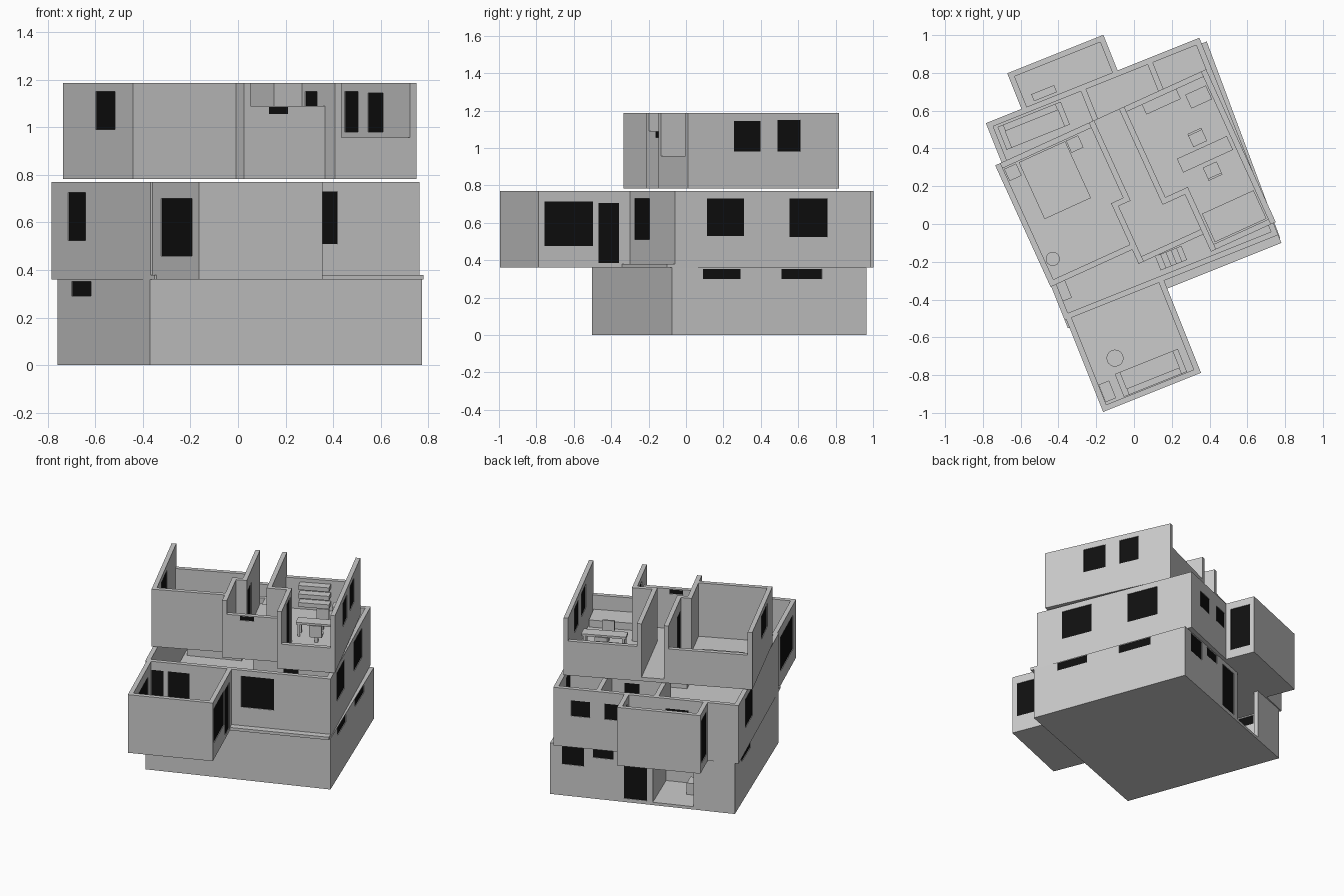
import bpy, bmesh, math
from mathutils import Matrix

if "Cube" in bpy.data.objects:
    bpy.data.objects.remove(bpy.data.objects["Cube"])

T = 0.03  # wall thickness
black = bpy.data.materials.new("dark_pane")
black.diffuse_color = (0.005, 0.005, 0.005, 1)
black.use_nodes = True
black.node_tree.nodes["Principled BSDF"].inputs["Base Color"].default_value = black.diffuse_color
GROUND, MIDDLE, UPPER = (Matrix.Rotation(math.radians(a), 4, 'Z') for a in (20.5, 21.8, 24.5))


def finish(name, bm, rot, mat=None):
    bm.transform(rot)
    bmesh.ops.recalc_face_normals(bm, faces=bm.faces)
    me = bpy.data.meshes.new(name)
    bm.to_mesh(me)
    bm.free()
    ob = bpy.data.objects.new(name, me)
    bpy.context.collection.objects.link(ob)
    if mat:
        me.materials.append(mat)
    return ob


def box(name, rot, u0, u1, v0, v1, z0, z1, mat=None):
    bm = bmesh.new()
    m = Matrix.Translation(((u0 + u1) / 2, (v0 + v1) / 2, (z0 + z1) / 2)) @ Matrix.Diagonal((u1 - u0, v1 - v0, z1 - z0, 1))
    bmesh.ops.create_cube(bm, size=1, matrix=m)
    return finish(name, bm, rot, mat)


def disc(name, rot, u, v, r, z0, z1):
    bm = bmesh.new()
    bmesh.ops.create_cone(bm, cap_ends=True, segments=20, radius1=r, radius2=r, depth=z1 - z0,
                          matrix=Matrix.Translation((u, v, (z0 + z1) / 2)))
    return finish(name, bm, rot)


def wall(name, rot, axis, p, a, b, z0, z1, holes=(), glazed=True):
    """Wall along 'u' or 'v' from a to b, occupying p..p+T, with rectangular holes."""
    ss = sorted({a, b, *(s for h in holes for s in h[:2])})
    zs = sorted({z0, z1, *(z for h in holes for z in h[2:])})
    bm = bmesh.new()
    pt = (lambda s, z: (s, p, z)) if axis == 'u' else (lambda s, z: (p, s, z))
    grid = {}

    def vert(s, z):
        if (s, z) not in grid:
            grid[s, z] = bm.verts.new(pt(s, z))
        return grid[s, z]
    for s0, s1 in zip(ss, ss[1:]):
        for c0, c1 in zip(zs, zs[1:]):
            sm, cm = (s0 + s1) / 2, (c0 + c1) / 2
            if not any(h[0] < sm < h[1] and h[2] < cm < h[3] for h in holes):
                bm.faces.new([vert(s0, c0), vert(s1, c0), vert(s1, c1), vert(s0, c1)])
    ext = bmesh.ops.extrude_face_region(bm, geom=bm.faces[:], use_keep_orig=True)
    move = (0, T, 0) if axis == 'u' else (T, 0, 0)
    bmesh.ops.translate(bm, vec=move, verts=[e for e in ext['geom'] if isinstance(e, bmesh.types.BMVert)])
    finish(name, bm, rot)
    if glazed:
        q0, q1 = p + 0.004, p + T - 0.004
        for i, (s0, s1, c0, c1) in enumerate(holes):
            r = (s0, s1, q0, q1) if axis == 'u' else (q0, q1, s0, s1)
            box(f"{name}_pane_{i}", rot, *r, c0, c1, black)


# Ground floor
L, R, F, B = -0.522, 0.699, -0.341, 0.77
z0, z1 = 0.02, 0.36
box("ground_slab", GROUND, L, R, F, B, 0, z0)
wall("ground_left_wall", GROUND, 'v', L, F, B, z0, z1, [(0.37, 0.6, 0.29, 0.352)])
wall("ground_right_wall", GROUND, 'v', R - T, F, B, z0, z1,
     [(-0.165, 0.05, 0.3, 0.354), (0.285, 0.515, 0.3, 0.354)])
wall("ground_front_wall", GROUND, 'u', F, L + T, R - T, z0, z1)
wall("ground_back_wall", GROUND, 'u', B - T, 0.02, R - T, z0, z1,
     [(0.475, 0.62, 0.22, 0.352), (0.28, 0.415, 0.29, 0.352), (0.06, 0.21, 0.025, 0.33)])
wall("ground_back_corner_wall", GROUND, 'u', B - T, L + T, -0.25, z0, z1)
# recessed porch
wall("porch_side_wall", GROUND, 'v', 0.02, 0.4, B - T, z0, z1)
wall("porch_inner_wall", GROUND, 'u', 0.4, L + T, 0.02, z0, z1)
box("porch_cabinet", GROUND, -0.24, -0.16, 0.5, 0.6, z0, 0.1)

# Middle floor
L, R, F, B = -0.53, 0.687, -0.337, 0.787
z0, z1 = 0.38, 0.77
box("middle_slab", MIDDLE, L, R, -0.383, B, 0.36, z0)
box("front_room_slab", MIDDLE, -0.521, 0.037, -0.863, -0.383, 0.36, z0)
box("back_bay_slab", MIDDLE, -0.327, 0.221, B, 0.99, 0.36, z0)
wall("middle_left_wall", MIDDLE, 'v', L, F, B, z0, z1, [(0.4, 0.6, 0.525, 0.725)])
wall("middle_right_wall", MIDDLE, 'v', R - T, F, B, z0, z1,
     [(-0.155, 0.06, 0.53, 0.73), (0.32, 0.54, 0.525, 0.73)])
wall("middle_front_wall", MIDDLE, 'u', F, L + T, R - T, z0, z1,
     [(-0.49, -0.41, 0.5, 0.71), (-0.38, -0.24, 0.385, 0.71), (0.1, 0.315, 0.51, 0.73)])
wall("middle_back_wall", MIDDLE, 'u', B - T, L + T, R - T, z0, z1,
     [(0.445, 0.57, 0.58, 0.69), (0.24, 0.35, 0.58, 0.69), (-0.2, -0.05, 0.385, 0.7)])
wall("front_room_left_wall", MIDDLE, 'v', -0.521, -0.863, F, z0, z1, [(-0.78, -0.43, 0.46, 0.7)])
wall("front_room_right_wall", MIDDLE, 'v', 0.037 - T, -0.863, F, z0, z1,
     [(-0.83, -0.55, 0.475, 0.715), (-0.52, -0.4, 0.385, 0.705)])
wall("front_room_front_wall", MIDDLE, 'u', -0.863, -0.521 + T, 0.037 - T, z0, z1)
wall("back_bay_left_wall", MIDDLE, 'v', -0.327, B, 0.99, z0, z1, [(0.82, 0.96, 0.42, 0.72)])
wall("back_bay_right_wall", MIDDLE, 'v', 0.221 - T, B, 0.99, z0, z1, [(0.82, 0.96, 0.42, 0.72)])
wall("back_bay_back_wall", MIDDLE, 'u', 0.99 - T, -0.327 + T, 0.221 - T, z0, z1)
for i, u in enumerate((0.0, 0.38)):
    wall(f"middle_partition_{i}", MIDDLE, 'v', u, 0.45, B - T, z0, z1, [(0.6, 0.7, 0.385, 0.69)])
wall("middle_corridor_wall", MIDDLE, 'u', 0.42, 0.0, R - T, z0, z1, [(0.2, 0.3, 0.385, 0.69)])
# sofas: seat, back and two arms
for n, u, v, s in (("front", -0.21, -0.765, 1), ("back", -0.3, 0.68, -1)):
    v0, v1 = sorted((v - 0.065 * s, v - 0.03 * s))
    box(f"{n}_sofa_seat", MIDDLE, u - 0.15, u + 0.15, v - 0.065, v + 0.065, z0, 0.44)
    box(f"{n}_sofa_back", MIDDLE, u - 0.15, u + 0.15, v0, v1, 0.44, 0.5)
    for k, e in (("left", -1), ("right", 1)):
        box(f"{n}_sofa_arm_{k}", MIDDLE, u + e * 0.165 - 0.015, u + e * 0.165 + 0.015, v - 0.065, v + 0.065, z0, 0.47)
disc("front_round_table", MIDDLE, -0.357, -0.622, 0.045, 0.44, 0.455)
disc("front_table_leg", MIDDLE, -0.357, -0.622, 0.012, z0, 0.44)
box("front_side_cabinet", MIDDLE, -0.49, -0.43, -0.82, -0.72, z0, 0.47)
box("middle_side_cabinet", MIDDLE, -0.5, -0.45, -0.24, -0.14, z0, 0.5)
box("back_bay_bench", MIDDLE, -0.25, -0.12, 0.8, 0.84, z0, 0.44)
for i in range(5):
    box(f"stair_step_{i}", MIDDLE, 0.04 + i * 0.03, 0.07 + i * 0.03, -0.28, -0.2, z0, 0.42 + 0.04 * i)

# Upper floor, with the front and back walls cut low
L, R, B = -0.54, 0.687, 0.587
z0, z1 = 0.81, 1.187
box("bedroom_slab", UPPER, L, -0.065, -0.12, B, 0.783, z0)
box("hall_slab", UPPER, -0.065, 0.31, -0.202, B, 0.783, z0)
box("study_slab", UPPER, 0.31, R, -0.302, B, 0.783, z0)
wall("upper_left_wall", UPPER, 'v', L, -0.12, B, z0, z1, [(0.06, 0.26, 0.99, 1.15)])
wall("upper_right_wall", UPPER, 'v', R - T, -0.302, B, z0, z1,
     [(-0.03, 0.126, 0.98, 1.145), (0.225, 0.36, 0.98, 1.15)])
wall("bedroom_front_wall", UPPER, 'u', -0.12, L + T, -0.065, z0, z1)
wall("hall_front_wall", UPPER, 'u', -0.202, -0.065 + T, 0.31, z0, 1.09, [(0.05, 0.14, 1.055, 1.085)])
wall("study_front_wall", UPPER, 'u', -0.302, 0.31 + T, R - T, z0, 0.957)
wall("upper_back_wall_left", UPPER, 'u', B - T, L + T, 0.005, z0, 1.025)
wall("upper_back_wall_right", UPPER, 'u', B - T, 0.2, R - T, z0, 1.025)
wall("bedroom_side_wall_front", UPPER, 'v', -0.065, -0.202, 0.12, z0, z1)
wall("bedroom_side_wall_jog", UPPER, 'u', 0.12, -0.065, 0.035, z0, z1)
wall("bedroom_side_wall_back", UPPER, 'v', 0.005, 0.15, B, z0, z1, [(0.17, 0.28, 0.815, 1.1)])
wall("study_side_wall_back", UPPER, 'v', 0.18, 0.03, B, z0, z1)
wall("study_side_wall_jog", UPPER, 'u', 0.03, 0.21, 0.31, z0, z1)
wall("study_side_wall_front", UPPER, 'v', 0.31, -0.302, 0.06, z0, z1, [(-0.12, 0.0, 0.815, 1.15)])
# bedroom furniture
box("bed", UPPER, -0.42, -0.15, 0.22, 0.55, z0, 0.87)
for i, u in enumerate((-0.47, -0.11)):
    box(f"nightstand_{i}", UPPER, u - 0.035, u + 0.035, 0.48, 0.55, z0, 0.88)
disc("bedroom_stool", UPPER, -0.468, 0.01, 0.037, z0, 0.87)
# study furniture
box("table_top", UPPER, 0.35, 0.64, 0.14, 0.22, 0.895, 0.91)
for i in range(4):
    u, v = 0.36 + 0.255 * (i % 2), 0.145 + 0.055 * (i // 2)
    box(f"table_leg_{i}", UPPER, u, u + 0.015, v, v + 0.015, z0, 0.895)
for i, (v, s) in enumerate(((0.085, -1), (0.275, 1))):
    box(f"chair_seat_{i}", UPPER, 0.455, 0.535, v - 0.035, v + 0.035, 0.855, 0.868)
    box(f"chair_pedestal_{i}", UPPER, 0.485, 0.505, v - 0.01, v + 0.01, z0, 0.855)
    box(f"chair_back_{i}", UPPER, 0.455, 0.535, v + s * 0.035 - 0.006, v + s * 0.035 + 0.006, 0.868, 0.94)
for i in range(3):
    box(f"wall_shelf_{i}", UPPER, 0.3, 0.5, 0.5, B - T, 0.85 + i * 0.06, 0.88 + i * 0.06)
box("study_cabinet", UPPER, 0.53, 0.65, 0.43, 0.51, z0, 0.9)
box("study_daybed", UPPER, 0.35, 0.65, -0.265, -0.1, z0, 0.86)
